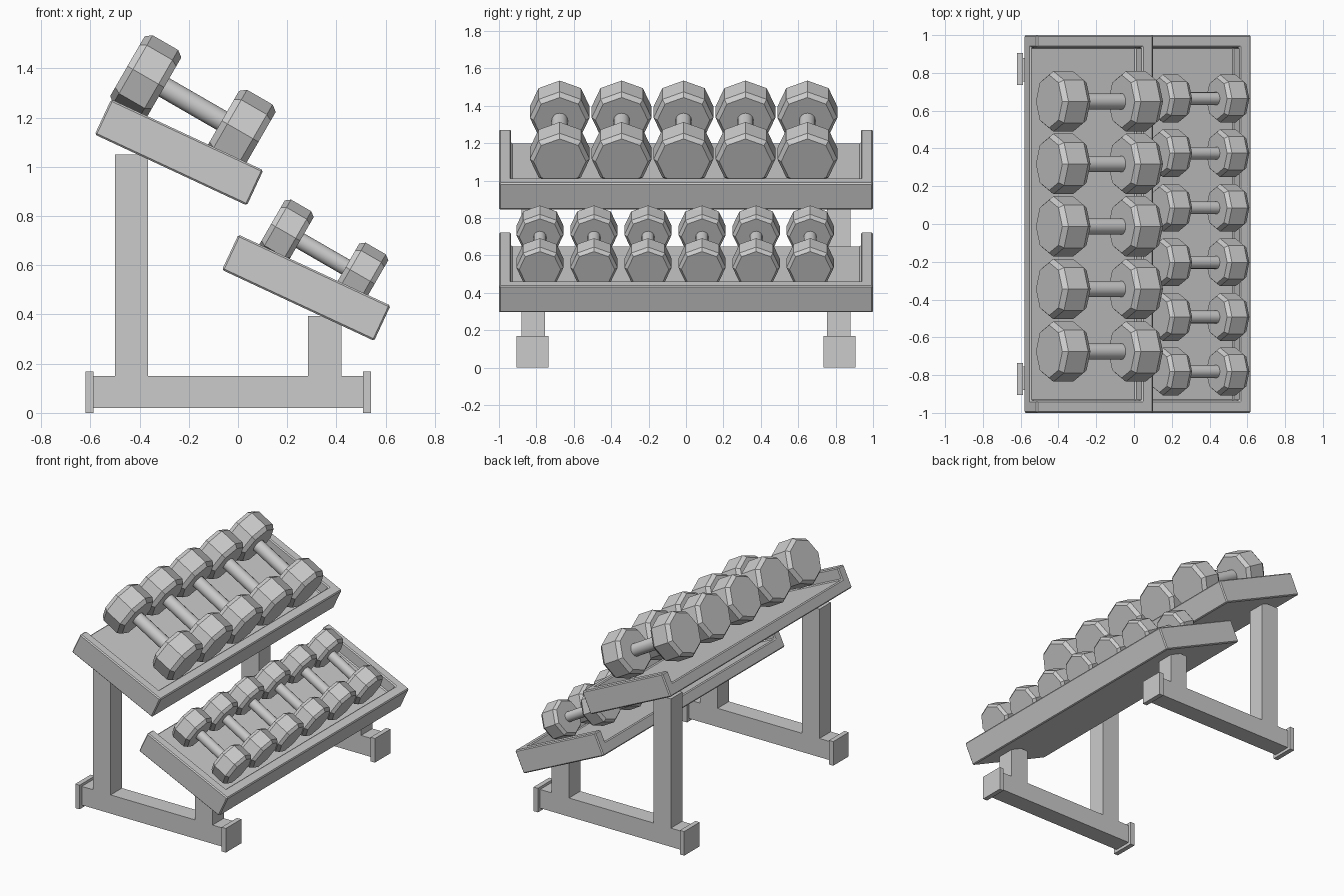
import bpy, bmesh
from math import radians, sin, cos, pi
from mathutils import Matrix

if "Cube" in bpy.data.objects:
    bpy.data.objects.remove(bpy.data.objects["Cube"])


def add_object(name, bm):
    bmesh.ops.recalc_face_normals(bm, faces=bm.faces)
    me = bpy.data.meshes.new(name)
    bm.to_mesh(me)
    bm.free()
    ob = bpy.data.objects.new(name, me)
    bpy.context.collection.objects.link(ob)
    return ob


def fill_box(bm, x, y, z):
    m = Matrix.LocRotScale(
        ((x[0] + x[1]) / 2, (y[0] + y[1]) / 2, (z[0] + z[1]) / 2), None,
        (x[1] - x[0], y[1] - y[0], z[1] - z[0]))
    bmesh.ops.create_cube(bm, size=1, matrix=m)


def box(name, x, y, z):
    bm = bmesh.new()
    fill_box(bm, x, y, z)
    return add_object(name, bm)


def lathe(bm, profile, sides, smooth=False):
    """Closed solid of (x, radius) rings around the x axis, one vertex on top."""
    rings = [[bm.verts.new((x, r * sin(2 * pi * k / sides), r * cos(2 * pi * k / sides)))
              for k in range(sides)] for x, r in profile]
    for a, b in zip(rings, rings[1:]):
        for k in range(sides):
            j = (k + 1) % sides
            f = bm.faces.new((a[k], a[j], b[j], b[k]))
            f.smooth = smooth
    bm.faces.new(rings[0])
    bm.faces.new(rings[-1])


# Base frames, mirrored left and right
for side, s in (("left", -1), ("right", 1)):
    y_post = sorted((s * 0.755, s * 0.88))
    y_cap = sorted((s * 0.735, s * 0.905))
    box(f"base_beam_{side}", (-0.59, 0.51), y_post, (0.02, 0.15))
    box(f"back_post_{side}", (-0.5, -0.365), y_post, (0.15, 1.05))
    box(f"front_post_{side}", (0.285, 0.42), y_post, (0.15, 0.393))
    box(f"back_foot_{side}", (-0.62, -0.587), y_cap, (0, 0.168))
    box(f"front_foot_{side}", (0.507, 0.54), y_cap, (0, 0.168))

# Sloping trays: walls on the ends and low edge, open at the high edge
LENGTH, HEIGHT, FLOOR, WALL = 0.682, 0.158, 0.077, 0.065


def tray(name, x, z):
    m = Matrix.Translation((x, 0, z)) @ Matrix.Rotation(radians(25), 4, 'Y')
    ob = box(name, (0, LENGTH), (-1, 1), (0, HEIGHT))
    cut = box(name + "_cutter", (-0.1, LENGTH - WALL), (-1 + WALL, 1 - WALL), (FLOOR, 0.3))
    ob.matrix_world = cut.matrix_world = m
    cut.hide_render = True
    cut.hide_viewport = True
    cut.display_type = 'WIRE'
    mod = ob.modifiers.new("hollow", 'BOOLEAN')
    mod.operation = 'DIFFERENCE'
    mod.solver = 'EXACT'
    mod.object = cut
    bev = ob.modifiers.new("soft_edges", 'BEVEL')
    bev.width = 0.007
    bev.segments = 1


tray("upper_tray", -0.582, 1.131)
tray("lower_tray", -0.065, 0.581)


# Dumbbells: two eight-sided chamfered heads on a round handle
def dumbbell_row(name, count, y0, step, x, z, size):
    bm = bmesh.new()
    R, half, thick, ch = 0.16, 0.3075, 0.172, 0.026
    for c in (-half + thick / 2, half - thick / 2):
        a, b = c - thick / 2, c + thick / 2
        lathe(bm, [(a, R - 0.02), (a + ch, R), (b - ch, R), (b, R - 0.02)], 8)
    inner = half - thick + 0.01
    lathe(bm, [(-inner, 0.043), (inner, 0.043)], 16, smooth=True)
    bmesh.ops.scale(bm, vec=(size, size, size), verts=bm.verts)
    first = add_object(f"{name}_1", bm)
    for i in range(count):
        ob = first
        if i:
            ob = bpy.data.objects.new(f"{name}_{i + 1}", first.data)
            bpy.context.collection.objects.link(ob)
        ob.location = (x, y0 + i * step, z)
        ob.rotation_euler = (0, radians(30), 0)


dumbbell_row("large_dumbbell", 5, -0.675, 0.331, -0.183, 1.255, 1.0)
dumbbell_row("small_dumbbell", 6, -0.781, 0.289, 0.345, 0.646, 0.79)
